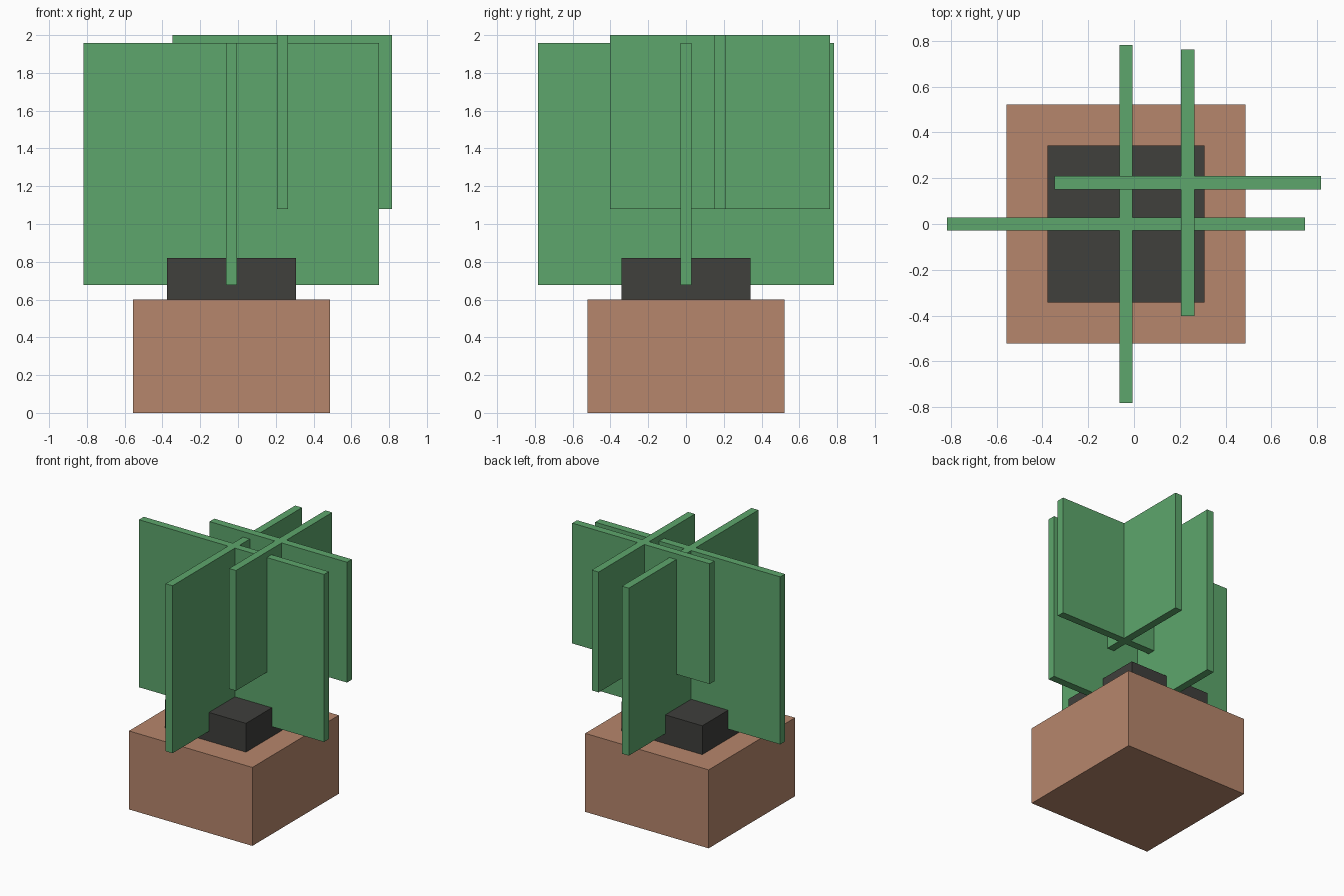
import bpy

if "Cube" in bpy.data.objects:
    bpy.data.objects.remove(bpy.data.objects["Cube"])


def material(name, rgb):
    mat = bpy.data.materials.new(name)
    mat.diffuse_color = (*rgb, 1)
    mat.use_nodes = True
    mat.node_tree.nodes["Principled BSDF"].inputs["Base Color"].default_value = mat.diffuse_color
    return mat


def box(name, center, size, mat):
    bpy.ops.mesh.primitive_cube_add(size=1, location=center)
    obj = bpy.context.object
    obj.name = name
    obj.scale = size
    bpy.ops.object.transform_apply(location=False, rotation=False, scale=True)
    obj.data.materials.append(mat)
    return obj


clay = material("clay", (0.47, 0.24, 0.15))
earth = material("earth", (0.05, 0.05, 0.045))
leaf = material("leaf", (0.11, 0.38, 0.15))

PLANT_X = -0.035
THICK = 0.058

# Square pot with a raised block of soil
box("pot", (PLANT_X, 0, 0.3), (1.044, 1.044, 0.6), clay)
box("soil", (PLANT_X, 0, 0.71), (0.684, 0.684, 0.22), earth)


# Foliage: each cluster is a pair of crossed upright panels
def foliage(name, x, y, width, z0, z1):
    center, height = (x, y, (z0 + z1) / 2), z1 - z0
    box(name + "_panel_wide", center, (width, THICK, height), leaf)
    box(name + "_panel_deep", center, (THICK, width, height), leaf)


foliage("main_foliage", PLANT_X, 0, 1.565, 0.676, 1.957)
foliage("upper_foliage", 0.235, 0.18, 1.163, 1.08, 2.0)
